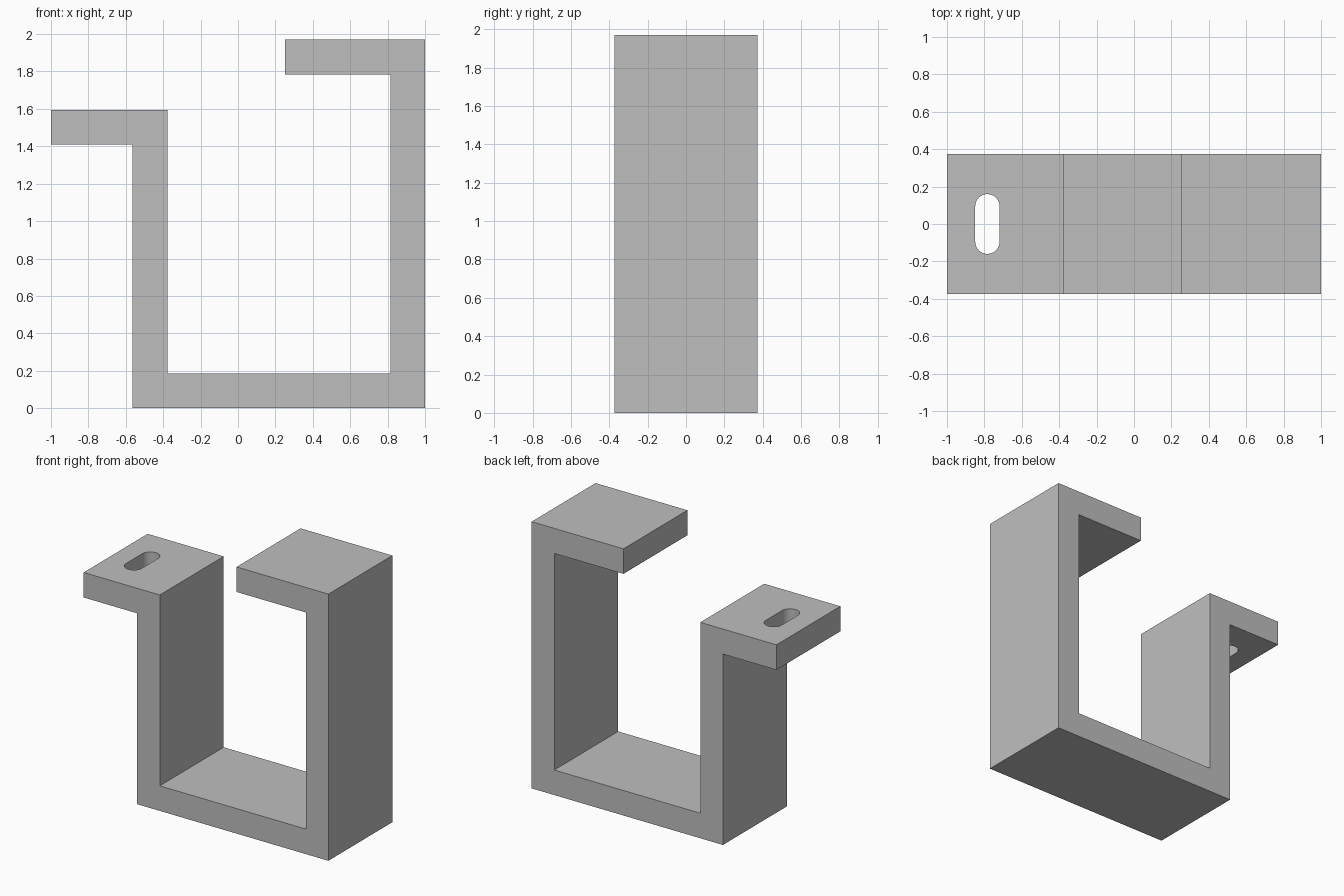
import bpy
import bmesh
import math
from mathutils import Vector

cube = bpy.data.objects.get("Cube")
if cube:
    bpy.data.objects.remove(cube, do_unlink=True)

# Plain grey material
grey = bpy.data.materials.new("plain_grey")
grey.use_nodes = True
colour = (0.52, 0.52, 0.52, 1)
grey.diffuse_color = colour
grey.node_tree.nodes["Principled BSDF"].inputs["Base Color"].default_value = colour


def extrude_profile(name, points, direction):
    """Closed solid made by sweeping a flat outline along a direction."""
    bm = bmesh.new()
    face = bm.faces.new([bm.verts.new(p) for p in points])
    swept = bmesh.ops.extrude_face_region(bm, geom=[face])["geom"]
    bmesh.ops.translate(bm, vec=Vector(direction),
                        verts=[v for v in swept if isinstance(v, bmesh.types.BMVert)])
    bmesh.ops.recalc_face_normals(bm, faces=bm.faces)
    mesh = bpy.data.meshes.new(name)
    bm.to_mesh(mesh)
    bm.free()
    mesh.materials.append(grey)
    obj = bpy.data.objects.new(name, mesh)
    bpy.context.collection.objects.link(obj)
    return obj


# Bracket: bent strip with a mounting flange, a channel and a taller return lip
T = 0.185
HALF_DEPTH = 0.373
FLANGE_TOP, LIP_TOP = 1.595, 1.97
WALL_X, LIP_X = -0.378, 0.25
outline = [
    (WALL_X - T, 0), (1, 0), (1, LIP_TOP), (LIP_X, LIP_TOP),
    (LIP_X, LIP_TOP - T), (1 - T, LIP_TOP - T), (1 - T, T), (WALL_X, T),
    (WALL_X, FLANGE_TOP), (-1, FLANGE_TOP), (-1, FLANGE_TOP - T),
    (WALL_X - T, FLANGE_TOP - T),
]
bracket = extrude_profile("bracket", [(x, -HALF_DEPTH, z) for x, z in outline],
                          (0, 2 * HALF_DEPTH, 0))

# Rounded screw slot through the flange
SLOT_X, RADIUS, HALF_LENGTH, STEPS = -0.784, 0.065, 0.16, 16
slot = []
for side in (1, -1):
    for i in range(STEPS + 1):
        a = math.pi * i / STEPS
        slot.append((SLOT_X + side * RADIUS * math.cos(a),
                     side * (HALF_LENGTH - RADIUS + RADIUS * math.sin(a)),
                     FLANGE_TOP - T - 0.1))
cutter = extrude_profile("slot_cutter", slot, (0, 0, T + 0.2))
cutter.hide_render = True

# Cut the slot, then drop the cutter
cut = bracket.modifiers.new("screw_slot", "BOOLEAN")
cut.operation = "DIFFERENCE"
cut.solver = "EXACT"
cut.object = cutter
bpy.context.view_layer.objects.active = bracket
bracket.select_set(True)
bpy.ops.object.modifier_apply(modifier=cut.name)
bpy.data.objects.remove(cutter, do_unlink=True)
bpy.ops.object.shade_smooth_by_angle(angle=math.radians(30))
